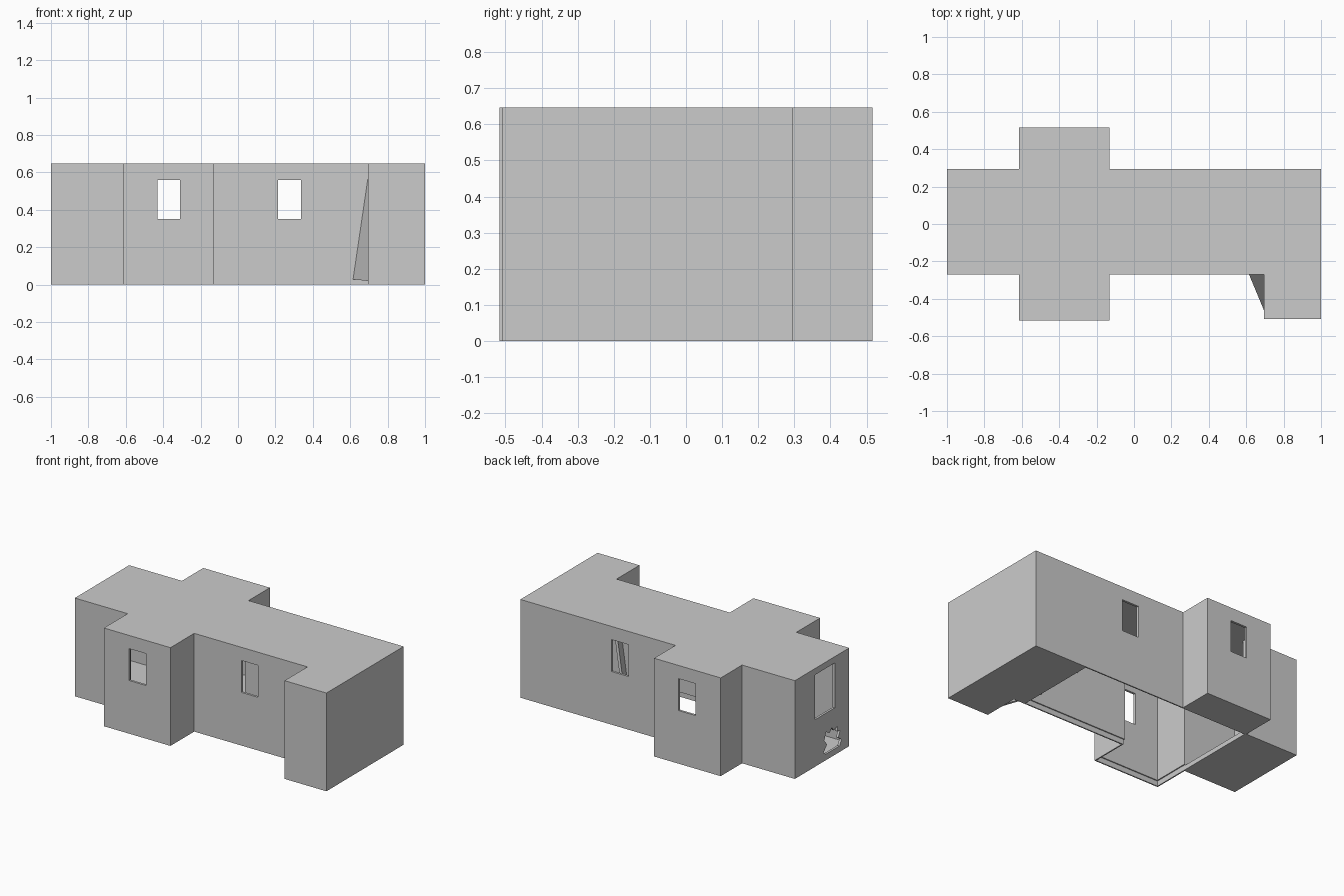
import bpy
import bmesh
from mathutils import Vector

cube = bpy.data.objects.get("Cube")
if cube:
    bpy.data.objects.remove(cube, do_unlink=True)

HEIGHT = 0.647
WALL = 0.015
FLOOR = 0.03

grey = bpy.data.materials.new("plain grey")
grey.use_nodes = True
grey.diffuse_color = (0.6, 0.6, 0.6, 1)
bsdf = next(n for n in grey.node_tree.nodes if n.type == "BSDF_PRINCIPLED")
bsdf.inputs["Base Color"].default_value = grey.diffuse_color


def prism(name, points, sweep):
    """Extrude a planar outline along a sweep vector."""
    bm = bmesh.new()
    face = bm.faces.new([bm.verts.new(p) for p in points])
    extruded = bmesh.ops.extrude_face_region(bm, geom=[face])["geom"]
    verts = [v for v in extruded if isinstance(v, bmesh.types.BMVert)]
    bmesh.ops.translate(bm, verts=verts, vec=sweep)
    bmesh.ops.recalc_face_normals(bm, faces=bm.faces)
    mesh = bpy.data.meshes.new(name)
    bm.to_mesh(mesh)
    bm.free()
    mesh.materials.append(grey)
    obj = bpy.data.objects.new(name, mesh)
    bpy.context.scene.collection.objects.link(obj)
    return obj


def upright(name, outline, z0, z1):
    return prism(name, [(x, y, z0) for x, y in outline], (0, 0, z1 - z0))


def box(name, x0, x1, y0, y1, z0, z1):
    return upright(name, [(x0, y0), (x1, y0), (x1, y1), (x0, y1)], z0, z1)


def inset(outline, d):
    """Move every wall of a counter-clockwise right-angled outline inward."""
    result = []
    for i, p in enumerate(outline):
        p = Vector(p)
        before = (p - Vector(outline[i - 1])).normalized()
        after = (Vector(outline[(i + 1) % len(outline)]) - p).normalized()
        n = Vector((-before.y, before.x)) + Vector((-after.y, after.x))
        result.append(tuple(p + n * d))
    return result


# Outer footprint: long hall, crossing wings and an end wing
footprint = [(-1, -0.27), (-0.615, -0.27), (-0.615, -0.517), (-0.13, -0.517),
             (-0.13, -0.27), (0.695, -0.27), (0.695, -0.508), (1, -0.508),
             (1, 0.295), (-0.13, 0.295), (-0.13, 0.517), (-0.615, 0.517),
             (-0.615, 0.295), (-1, 0.295)]
building = upright("building_shell", footprint, 0, HEIGHT)

# Hollow interior and the missing floor under the hall and front wing
open_floor = [(-0.615, -0.517), (-0.13, -0.517), (-0.13, -0.27), (0.62, -0.27),
              (0.62, 0.295), (-0.615, 0.295)]
cutters = [
    upright("interior_cutter", inset(footprint, WALL), FLOOR, HEIGHT - WALL),
    upright("floor_cutter", inset(open_floor, 0.008), -0.1, FLOOR + 0.004),
]

# Paired front and back windows, then the end window
for x in (-0.37, 0.275):
    cutters.append(box("window_cutter", x - 0.061, x + 0.061, -0.7, 0.7, 0.35, 0.56))
cutters.append(box("end_window_cutter", -1.1, -0.9, -0.12, 0.085, 0.31, 0.605))

# Broken hole low in the end wall
hole = [(0, 0.055), (-0.03, 0.04), (-0.17, 0.04), (-0.19, 0.075), (-0.155, 0.1),
        (-0.175, 0.14), (-0.145, 0.145), (-0.15, 0.18), (-0.11, 0.165),
        (-0.09, 0.19), (-0.065, 0.165), (-0.03, 0.185), (-0.01, 0.135), (-0.04, 0.1)]
cutters.append(prism("hole_cutter", [(-1.1, y, z) for y, z in hole], (0.2, 0, 0)))

for cutter in cutters:
    cutter.hide_render = True
    mod = building.modifiers.new(cutter.name, "BOOLEAN")
    mod.operation = "DIFFERENCE"
    mod.solver = "EXACT"
    mod.object = cutter

# Bake the cuts and drop the cutters
bpy.context.view_layer.update()
depsgraph = bpy.context.evaluated_depsgraph_get()
baked = bpy.data.meshes.new_from_object(building.evaluated_get(depsgraph))
building.modifiers.clear()
building.data = baked
for cutter in cutters:
    bpy.data.objects.remove(cutter, do_unlink=True)

# Leaning panel that pokes out at the inner corner
corner = Vector((0.615, -0.27, 0.028))
along = Vector((0.075, -0.18, -0.008))
up = Vector((0.0765, 0, 0.52))
panel = [corner + along * a + up * u for a, u in ((-0.6, 0), (1.15, 0), (1.15, 1.08), (-0.6, 1.08))]
prism("leaning_panel", panel, (0.015, 0.006, 0))
